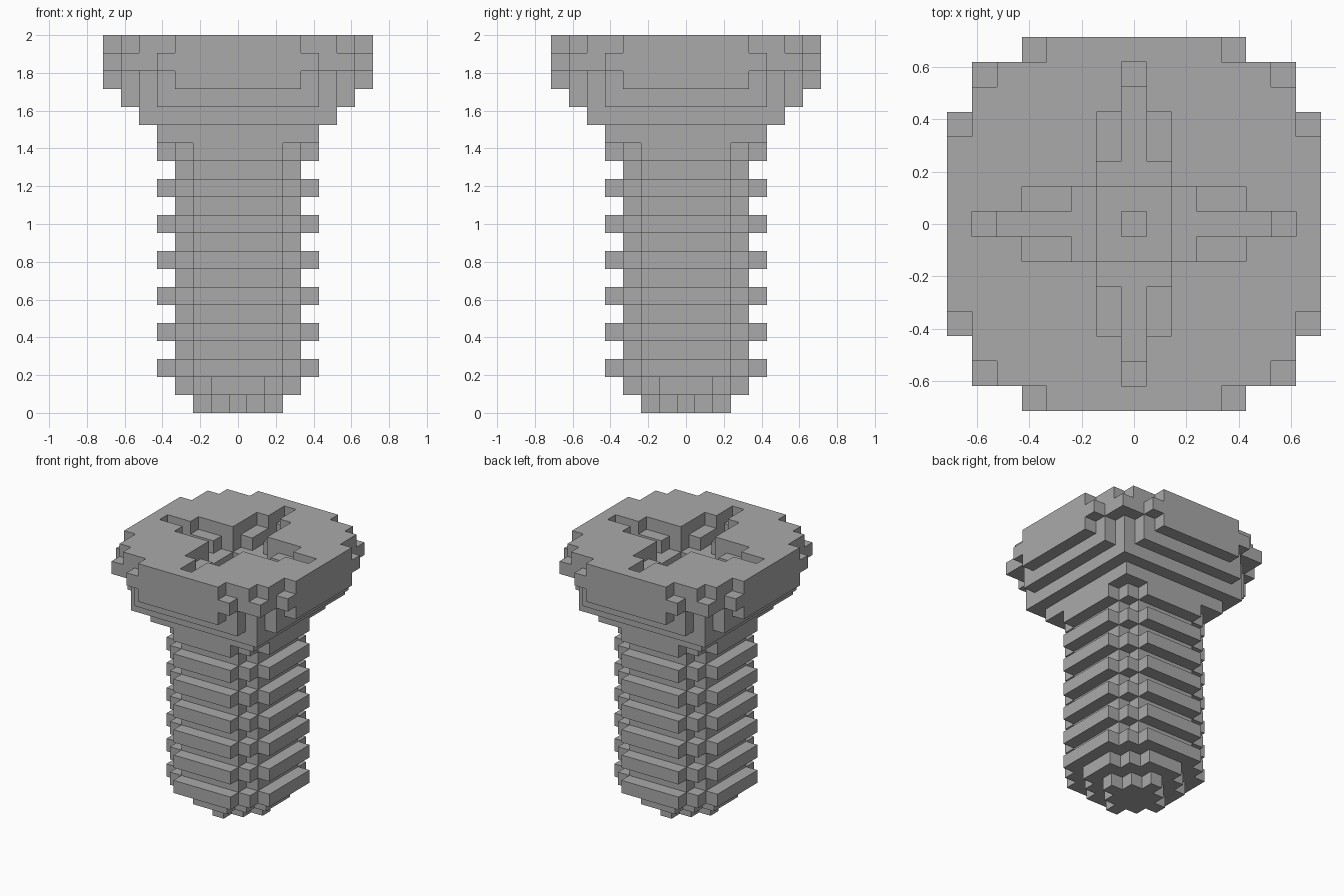
import bpy, bmesh
from mathutils import Vector

if "Cube" in bpy.data.objects:
    bpy.data.objects.remove(bpy.data.objects["Cube"], do_unlink=True)

ROWS = 21
U = 2 / ROWS          # edge of one block
HEAD_START = 15       # first row of the head

steel = bpy.data.materials.new("grey_steel")
steel.use_nodes = True
GREY = (0.4, 0.4, 0.4, 1)
steel.diffuse_color = GREY
steel.node_tree.nodes["Principled BSDF"].inputs["Base Color"].default_value = GREY


def recess_depth(a, b):
    """Depth in blocks of the cross-shaped drive, for a >= b >= 0."""
    if a == 0:
        return 4
    if a == 1:
        return 3
    if (a == 2 and b <= 1) or (a <= 5 and b == 0):
        return 2
    if (a <= 4 and b == 1) or (a == 6 and b == 0):
        return 1
    return 0


def row_limits(z):
    """Half width and squared radius of one row of blocks."""
    if z == 0:
        return 2, 4          # tip
    if z == 1:
        return 3, 10
    if z < HEAD_START:       # threads on even rows, core between them
        return (4, 20) if z % 2 == 0 else (3, 13)
    if z < 18:               # square flare under the head
        return z - 11, 58
    return 7, {18: 58, 19: 72, 20: 61}[z]


def filled(x, y, z):
    if not 0 <= z < ROWS:
        return False
    a, b = max(abs(x), abs(y)), min(abs(x), abs(y))
    half, radius_sq = row_limits(z)
    if a > half or a * a + b * b > radius_sq:
        return False
    return z < ROWS - recess_depth(a, b)


def build_part(name, rows):
    """Skin the filled blocks in the rows, then merge flat regions."""
    bm = bmesh.new()
    span = range(-7, 8)
    for z in rows:
        for x in span:
            for y in span:
                if not filled(x, y, z):
                    continue
                centre = Vector((x, y, z + 0.5))
                for axis in range(3):
                    for sign in (-1, 1):
                        n = Vector((0, 0, 0))
                        n[axis] = sign
                        if filled(x + int(n.x), y + int(n.y), z + int(n.z)):
                            continue
                        s = Vector((0, 0, 0))
                        s[(axis + 1) % 3] = 0.5
                        t = n.cross(s)
                        corners = (-s - t, s - t, s + t, t - s)
                        bm.faces.new([bm.verts.new((centre + n / 2 + c) * U)
                                      for c in corners])
    bmesh.ops.remove_doubles(bm, verts=bm.verts, dist=U / 100)
    bmesh.ops.dissolve_limit(bm, angle_limit=0.01, verts=bm.verts, edges=bm.edges)
    mesh = bpy.data.meshes.new(name)
    bm.to_mesh(mesh)
    bm.free()
    mesh.materials.append(steel)
    bpy.context.collection.objects.link(bpy.data.objects.new(name, mesh))


build_part("screw_tip", range(0, 2))
build_part("threaded_shaft", range(2, HEAD_START))
build_part("screw_head", range(HEAD_START, ROWS))
